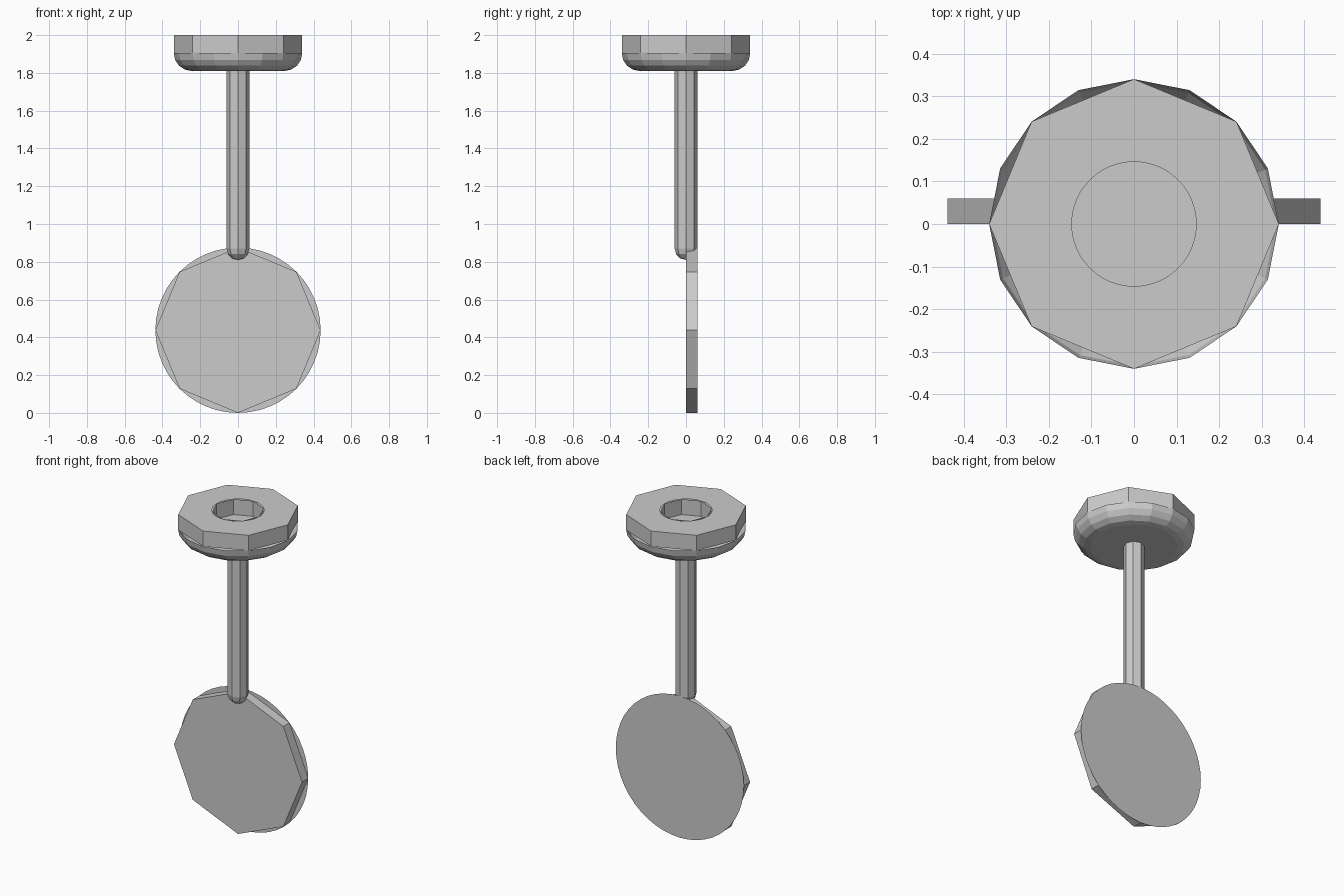
import bpy
import bmesh
from math import cos, sin, pi
from mathutils import Matrix

cube = bpy.data.objects.get("Cube")
if cube:
    bpy.data.objects.remove(cube, do_unlink=True)

grey = bpy.data.materials.new("plain grey")
grey.use_nodes = True
grey.diffuse_color = (0.6, 0.6, 0.6, 1)
grey.node_tree.nodes["Principled BSDF"].inputs["Base Color"].default_value = (0.6, 0.6, 0.6, 1)

ROUND = 48


def ring(bm, sides, radius, z):
    return [bm.verts.new((radius * cos(2 * pi * i / sides), radius * sin(2 * pi * i / sides), z))
            for i in range(sides)]


def lathe(bm, sides, profile):
    """Sweep (radius, z) pairs around z as an open faceted band."""
    rings = [ring(bm, sides, r, z) for r, z in profile]
    for a, b in zip(rings, rings[1:]):
        for i in range(sides):
            j = (i + 1) % sides
            bm.faces.new((a[i], a[j], b[j], b[i]))
    return rings


def disc(bm, sides, radius, z, up=True):
    verts = ring(bm, sides, radius, z)
    bm.faces.new(verts if up else verts[::-1])


def finish(bm, name, matrix=Matrix()):
    bm.transform(matrix)
    mesh = bpy.data.meshes.new(name)
    bm.to_mesh(mesh)
    bm.free()
    mesh.materials.append(grey)
    obj = bpy.data.objects.new(name, mesh)
    bpy.context.collection.objects.link(obj)
    return obj


# Upper collar: octagonal rim, flat top pierced by a round hole
TOP, SEAM, BASE = 2.0, 1.905, 1.81
RIM, HOLE = 0.34, 0.146
bm = bmesh.new()
lathe(bm, 8, [(RIM, SEAM), (RIM, TOP)])
lathe(bm, 8, [(HOLE, TOP), (HOLE, SEAM)])
disc(bm, ROUND, HOLE, SEAM)
outer = []
for i in range(ROUND):
    # Points along the octagon's straight sides, matched to the hole's points
    angle = 2 * pi * i / ROUND
    r = RIM * cos(pi / 8) / cos(angle % (pi / 4) - pi / 8)
    outer.append(bm.verts.new((r * cos(angle), r * sin(angle), TOP)))
inner = ring(bm, ROUND, HOLE, TOP)
for i in range(ROUND):
    j = (i + 1) % ROUND
    bm.faces.new((outer[i], outer[j], inner[j], inner[i]))
finish(bm, "collar")

# Rounded lower edge of the collar with its flat underside
fillet = SEAM - BASE
steps = [i * pi / 8 for i in range(5)]
bm = bmesh.new()
lathe(bm, 16, [(RIM - fillet + fillet * sin(a), SEAM - fillet * cos(a)) for a in steps])
disc(bm, ROUND, RIM - fillet, BASE, up=False)
finish(bm, "collar_base")

# Slim octagonal rod with a domed lower end
ROD, DOME = 0.06, 0.87
bm = bmesh.new()
tip = [(ROD * sin(a), DOME - ROD * cos(a)) for a in (pi / 6, pi / 3, pi / 2)]
rings = lathe(bm, 8, tip + [(ROD, BASE)])
end = bm.verts.new((0, 0, DOME - ROD))
for i in range(8):
    bm.faces.new((end, rings[0][(i + 1) % 8], rings[0][i]))
finish(bm, "rod")

# Pendulum plate: octagonal front and sides, round back with an inner panel
PLATE, DEPTH = 0.4375, 0.06
bm = bmesh.new()
disc(bm, 8, PLATE, 0, up=False)
lathe(bm, 8, [(PLATE, 0), (PLATE, DEPTH)])
lathe(bm, ROUND, [(PLATE, DEPTH), (0.34, DEPTH)])
disc(bm, ROUND, 0.34, DEPTH)
finish(bm, "pendulum_plate", Matrix.Translation((0, 0, PLATE)) @ Matrix.Rotation(-pi / 2, 4, 'X'))
